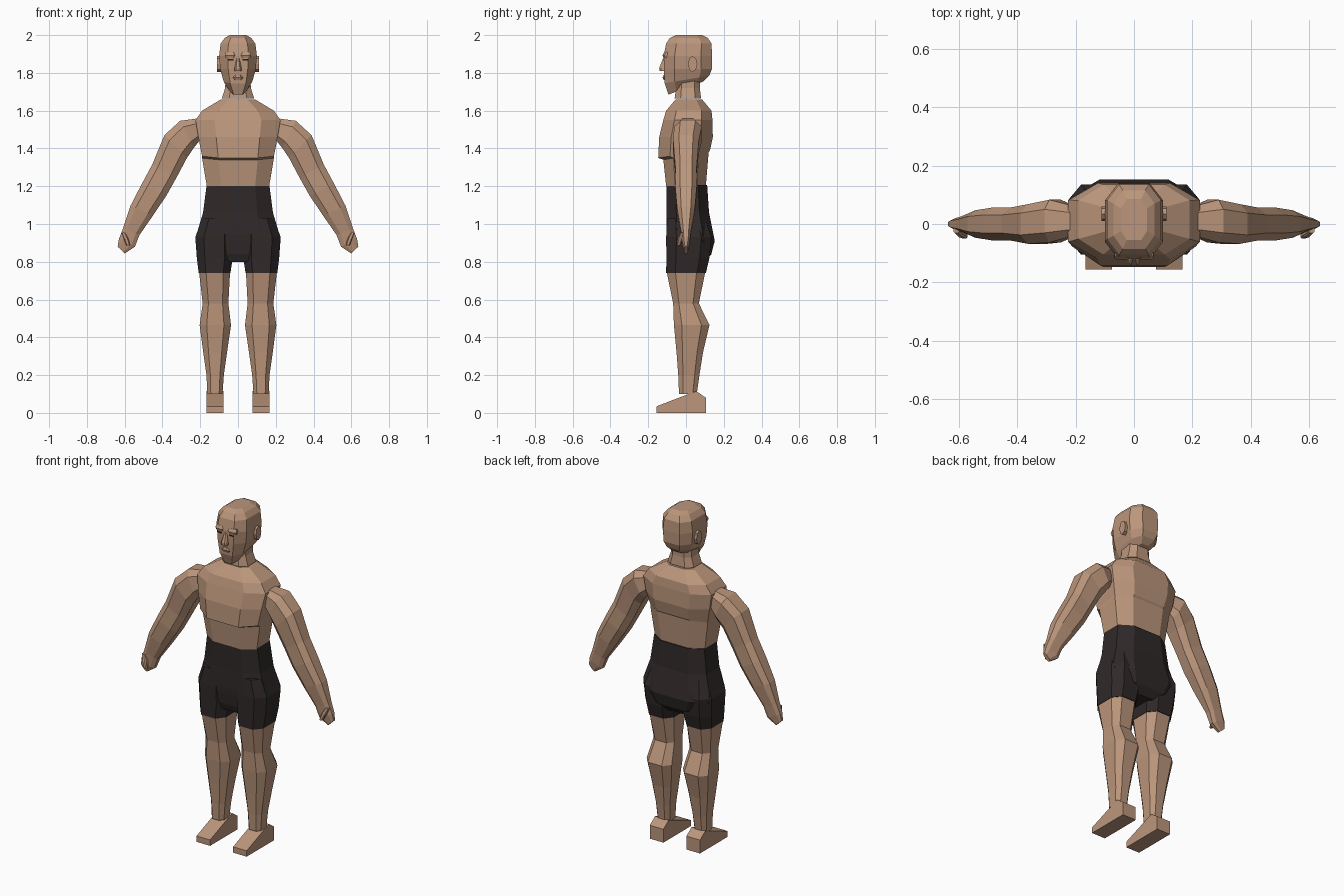
import bpy
import bmesh
from math import cos, sin, tau
from mathutils import Vector

cube = bpy.data.objects.get("Cube")
if cube:
    bpy.data.objects.remove(cube, do_unlink=True)


def material(name, red, green, blue):
    colour = (red, green, blue, 1)
    mat = bpy.data.materials.new(name)
    mat.diffuse_color = colour
    mat.use_nodes = True
    mat.node_tree.nodes["Principled BSDF"].inputs["Base Color"].default_value = colour
    return mat


SKIN = material("skin", red=.5, green=.305, blue=.2)
CLOTH = material("dark shorts cloth", red=.03, green=.022, blue=.022)
EYE = material("dark eye", red=.02, green=.013, blue=.01)


def ring(height, half_width, depth, x=0, y=0, lean=0, tilt=0, corner=.55):
    """Eight-sided section; lean rolls it sideways, tilt lifts its back edge."""
    quarter = [(corner, -1), (1, -corner)]
    right = quarter + [(u, -v) for u, v in reversed(quarter)]
    outline = right + [(-u, v) for u, v in reversed(right)]
    return [Vector((x + u * half_width * cos(lean),
                    y + v * depth,
                    height + u * half_width * sin(lean) + v * tilt))
            for u, v in outline]


def loft(name, sections, mat=SKIN, mirror=False):
    """Skin a row of equal sections, cap both ends and mirror across x if wanted."""
    bm = bmesh.new()
    loops = [[bm.verts.new(point) for point in section] for section in sections]
    for low, high in zip(loops, loops[1:]):
        for i in range(len(low)):
            bm.faces.new((low[i - 1], low[i], high[i], high[i - 1]))
    bm.faces.new(loops[0])
    bm.faces.new(loops[-1])
    bmesh.ops.recalc_face_normals(bm, faces=bm.faces)
    mesh = bpy.data.meshes.new(name)
    bm.to_mesh(mesh)
    bm.free()
    mesh.materials.append(mat)
    obj = bpy.data.objects.new(name, mesh)
    bpy.context.collection.objects.link(obj)
    if mirror:
        obj.modifiers.new("Mirror", "MIRROR").use_mirror_merge = False


def slab(name, profile, inner, outer, mat=SKIN):
    """Mirrored pair of slabs with a side profile of (y, z) points."""
    loft(name, [[Vector((x, y, z)) for y, z in profile] for x in (inner, outer)],
         mat, mirror=True)


# Torso, with the chest overhanging the stomach
loft("torso", [
    ring(height=1.2, half_width=.165, depth=.105),
    ring(height=1.36, half_width=.19, depth=.12, tilt=.02),
    ring(height=1.37, half_width=.19, depth=.137, y=-.01, tilt=.02),
    ring(height=1.46, half_width=.21, depth=.142),
    ring(height=1.55, half_width=.225, depth=.13, y=.01),
    ring(height=1.6, half_width=.19, depth=.12, y=.015),
    ring(height=1.66, half_width=.09, depth=.07, y=.015),
])

# Neck and head, from jaw to crown
loft("neck", [
    ring(height=1.665, half_width=.086, depth=.07, y=.01),
    ring(height=1.72, half_width=.068, depth=.063, y=.01),
    ring(height=1.78, half_width=.066, depth=.063, y=.01),
])
loft("head", [
    ring(height=1.72, half_width=.042, depth=.093, tilt=.035),
    ring(height=1.765, half_width=.076, depth=.118, y=.005, tilt=.02),
    ring(height=1.82, half_width=.094, depth=.127, y=.01),
    ring(height=1.89, half_width=.1, depth=.128, y=.01),
    ring(height=1.955, half_width=.092, depth=.12, y=.015),
    ring(height=1.985, half_width=.07, depth=.1, y=.015),
    ring(height=2, half_width=.045, depth=.07, y=.015),
])

# Face details
loft("nose", [
    ring(height=1.81, half_width=.02, depth=.02, y=-.12),
    ring(height=1.825, half_width=.018, depth=.02, y=-.122),
    ring(height=1.875, half_width=.009, depth=.02, y=-.102),
])
loft("brow", [
    ring(height=1.88, half_width=.026, depth=.02, x=.04, y=-.1),
    ring(height=1.893, half_width=.029, depth=.02, x=.04, y=-.104),
    ring(height=1.91, half_width=.026, depth=.02, x=.04, y=-.095),
], mirror=True)
loft("eye", [
    ring(height=1.866, half_width=.015, depth=.004, x=.038, y=-.116),
    ring(height=1.874, half_width=.015, depth=.004, x=.038, y=-.116),
], EYE, mirror=True)
loft("lips", [
    ring(height=1.762, half_width=.022, depth=.02, y=-.098),
    ring(height=1.775, half_width=.028, depth=.02, y=-.104),
    ring(height=1.79, half_width=.018, depth=.02, y=-.099),
])
ear_sides = 8
ear_angles = [tau * i / ear_sides for i in range(ear_sides)]
slab("ear", [(.035 + .025 * cos(a), 1.847 + .042 * sin(a)) for a in ear_angles],
     inner=.088, outer=.112)

# Arm with mitten hand and thumb
loft("arm", [
    ring(height=1.505, half_width=.055, depth=.05, x=.2, y=.01, lean=1.5),
    ring(height=1.475, half_width=.08, depth=.073, x=.27, y=.01, lean=1.1),
    ring(height=1.41, half_width=.085, depth=.068, x=.33, lean=.8),
    ring(height=1.28, half_width=.073, depth=.056, x=.39, lean=.5),
    ring(height=1.18, half_width=.072, depth=.057, x=.445, lean=.45),
    ring(height=1.07, half_width=.065, depth=.047, x=.51, lean=.4),
    ring(height=.96, half_width=.047, depth=.027, x=.565, lean=.4),
    ring(height=.9, half_width=.047, depth=.02, x=.588, lean=.45),
    ring(height=.862, half_width=.026, depth=.01, x=.618, lean=.75),
], mirror=True)
loft("thumb", [
    ring(height=.955, half_width=.01, depth=.01, x=.608, y=-.02),
    ring(height=.922, half_width=.013, depth=.015, x=.593, y=-.03),
    ring(height=.885, half_width=.01, depth=.01, x=.58, y=-.04),
], mirror=True)

# Shorts: pelvis and two short legs
loft("shorts_pelvis", [
    ring(height=.8, half_width=.08, depth=.09, y=.01),
    ring(height=.84, half_width=.175, depth=.114, y=.02),
    ring(height=.91, half_width=.215, depth=.127, y=.025),
    ring(height=.95, half_width=.218, depth=.124, y=.02),
    ring(height=1.06, half_width=.185, depth=.112, y=.01),
    ring(height=1.207, half_width=.166, depth=.107, y=.005),
], CLOTH)
loft("shorts_leg", [
    ring(height=.74, half_width=.084, depth=.105, x=.124),
    ring(height=.82, half_width=.095, depth=.114, x=.123, y=.01),
    ring(height=.93, half_width=.1, depth=.12, x=.126, y=.015),
    ring(height=1.03, half_width=.08, depth=.1, x=.11),
], CLOTH, mirror=True)

# Bare leg with calf and knee
loft("leg", [
    ring(height=.1, half_width=.04, depth=.047, x=.122, y=.01),
    ring(height=.2, half_width=.046, depth=.056, x=.121, y=.015),
    ring(height=.32, half_width=.063, depth=.07, x=.121, y=.02),
    ring(height=.465, half_width=.083, depth=.094, x=.12, y=.03),
    ring(height=.58, half_width=.068, depth=.068, x=.119),
    ring(height=.745, half_width=.082, depth=.102, x=.124),
], mirror=True)

# Wedge foot
slab("foot", [(.105, 0), (.105, .08), (.055, .115), (-.06, .072),
              (-.155, .035), (-.155, 0)], inner=.076, outer=.166)
